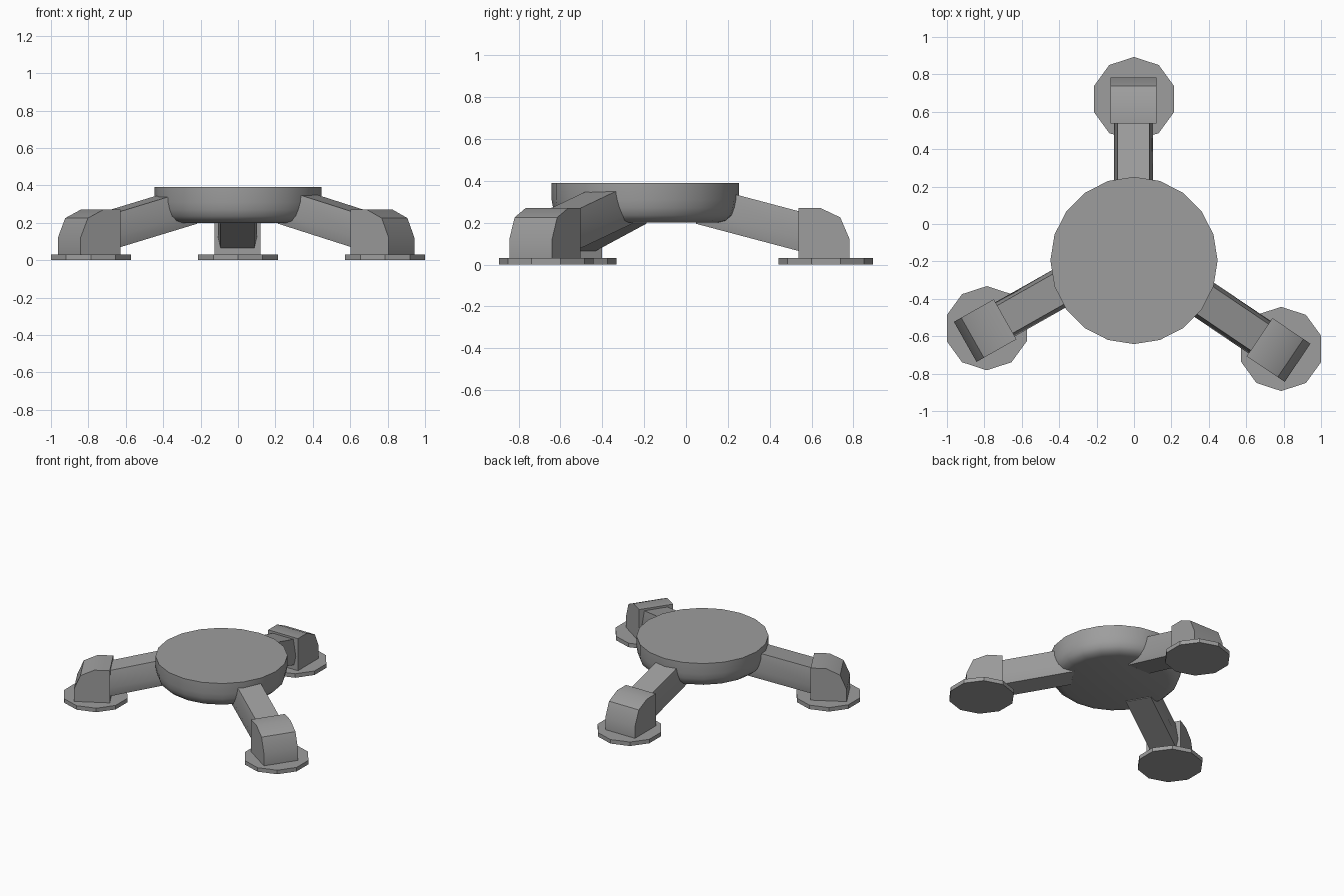
import bpy, bmesh
from math import radians, cos, sin, pi
from mathutils import Matrix

cube = bpy.data.objects.get("Cube")
if cube:
    bpy.data.objects.remove(cube)

grey = bpy.data.materials.new("matte grey")
grey.use_nodes = True
colour = (0.34, 0.34, 0.34, 1)
grey.diffuse_color = colour
grey.node_tree.nodes["Principled BSDF"].inputs["Base Color"].default_value = colour


def loft(name, rings, matrix=Matrix()):
    """Skin a row of matching rings, cap both ends and smooth shallow edges."""
    bm = bmesh.new()
    loops = [[bm.verts.new(p) for p in ring] for ring in rings]
    n = len(loops[0])
    for a, b in zip(loops, loops[1:]):
        for i in range(n):
            j = (i + 1) % n
            bm.faces.new((a[i], a[j], b[j], b[i]))
    bm.faces.new(loops[0])
    bm.faces.new(loops[-1])
    bmesh.ops.recalc_face_normals(bm, faces=bm.faces[:])
    mesh = bpy.data.meshes.new(name)
    bm.to_mesh(mesh)
    bm.free()
    mesh.materials.append(grey)
    obj = bpy.data.objects.new(name, mesh)
    obj.matrix_world = matrix
    bpy.context.collection.objects.link(obj)
    bpy.ops.object.select_all(action="DESELECT")
    obj.select_set(True)
    bpy.context.view_layer.objects.active = obj
    bpy.ops.object.shade_smooth_by_angle(angle=radians(30))
    return obj


def disc(name, centre, sides, profile):
    """Round part from (radius, height) pairs, one corner pointing back."""
    angles = [pi / 2 + 2 * pi * i / sides for i in range(sides)]
    rings = [[(r * cos(a), r * sin(a), z) for a in angles] for r, z in profile]
    return loft(name, rings, Matrix.Translation((*centre, 0)))


# Round hub with a softened lower rim
disc("hub", (0, -0.195), 20,
     [(0.36, 0.2), (0.40, 0.21), (0.428, 0.235), (0.44, 0.27), (0.447, 0.31), (0.447, 0.39)])

# Side outline of the ankle: distance along the leg, height
ANKLE = [(-0.125, 0.03), (-0.125, 0.27), (-0.02, 0.27),
         (0.075, 0.225), (0.12, 0.12), (0.12, 0.03)]
# Cross-section of the arm: sideways, height
ARM = [(-0.085, 0.255), (0.085, 0.255), (0.105, 0.13),
       (0.09, 0.065), (-0.09, 0.065), (-0.105, 0.13)]
ARM_LENGTH, ARM_RISE = 0.49, 0.265

# Name, foot centre, ankle centre, direction of the leg
LEGS = [("back", (0, 0.668), (-0.003, 0.662), 90),
        ("left", (0.787, -0.668), (0.775, -0.675), -34),
        ("right", (-0.787, -0.557), (-0.798, -0.571), 209.5)]

for side, foot, ankle, angle in LEGS:
    place = Matrix.Translation((*ankle, 0)) @ Matrix.Rotation(radians(angle), 4, "Z")
    disc(side + "_foot", foot, 10, [(0.225, 0), (0.225, 0.03)])
    loft(side + "_ankle", [[(x, y, z) for x, z in ANKLE] for y in (-0.123, 0.123)], place)
    # The arm slopes up from inside the ankle into the hub
    loft(side + "_arm", [[(-0.125 - d, y, z + d * ARM_RISE) for y, z in ARM]
                         for d in (-0.04, ARM_LENGTH)], place)
